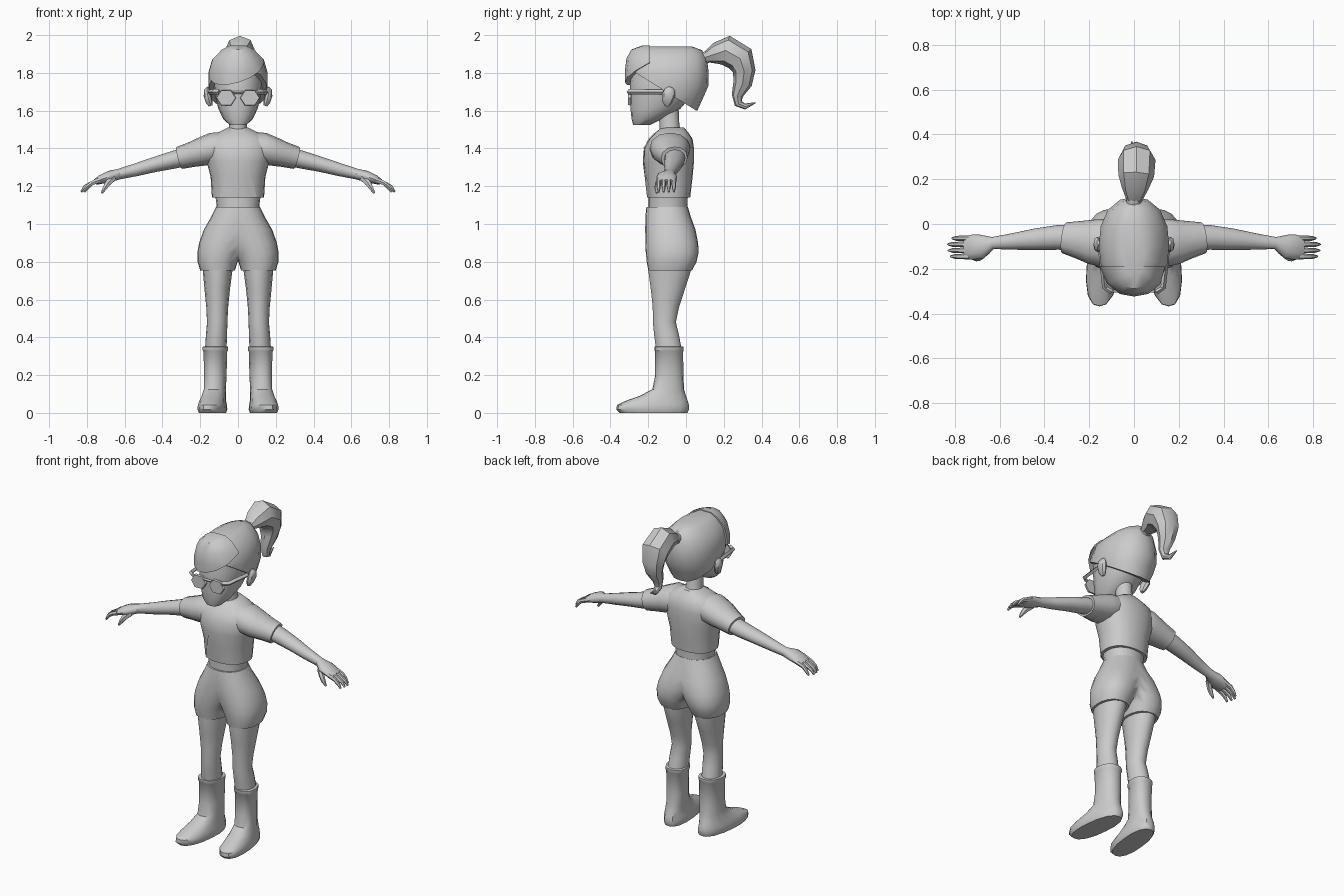
import bpy, bmesh
from math import sin, cos, tau
from mathutils import Vector as V


def finish(name, bm, mirror=False, angle=0.7):
    bmesh.ops.recalc_face_normals(bm, faces=bm.faces)
    me = bpy.data.meshes.new(name)
    bm.to_mesh(me)
    bm.free()
    ob = bpy.data.objects.new(name, me)
    bpy.context.collection.objects.link(ob)
    bpy.ops.object.select_all(action='DESELECT')
    ob.select_set(True)
    bpy.context.view_layer.objects.active = ob
    bpy.ops.object.shade_smooth_by_angle(angle=angle)
    if mirror:
        m = ob.modifiers.new("mirror", 'MIRROR')
        m.use_bisect_axis[0] = True
        m.use_clip = True
    return ob


def skin(rings):
    """Join equal-sized point rings into a capped mesh."""
    bm = bmesh.new()
    vs = [[bm.verts.new(p) for p in r] for r in rings]
    n = len(vs[0])
    for a, b in zip(vs, vs[1:]):
        for i in range(n):
            j = (i + 1) % n
            bm.faces.new((a[i], a[j], b[j], b[i]))
    bm.faces.new(vs[0])
    bm.faces.new(vs[-1])
    return bm


def outline(c, u, v, n, e):
    pts = []
    for i in range(n):
        x, y = cos(tau * i / n), sin(tau * i / n)
        k = (abs(x) ** e + abs(y) ** e) ** (-1 / e)
        pts.append(c + u * x * k + v * y * k)
    return pts


def stack(rows, n=16, e=2.3):
    """Horizontal rings; row = z, centre x, half width, front y, back y."""
    return skin([outline(V((cx, (f + b) / 2, z)), V((rx, 0, 0)), V((0, (b - f) / 2, 0)), n, e)
                 for z, cx, rx, f, b in rows])


def tube(rows, side, n=10, e=2.0):
    """Rings across a path; row = x, y, z, radius along side, other radius."""
    P = [V(r[:3]) for r in rows]
    rings = []
    for i, r in enumerate(rows):
        t = (P[min(i + 1, len(P) - 1)] - P[max(i - 1, 0)]).normalized()
        u = (V(side) - t * t.dot(V(side))).normalized()
        rings.append(outline(P[i], u * r[3], t.cross(u) * r[4], n, e))
    return skin(rings)


def cut(bm, co, no):
    """Keep the side the normal points to and close the hole."""
    g = bm.verts[:] + bm.edges[:] + bm.faces[:]
    r = bmesh.ops.bisect_plane(bm, geom=g, plane_co=co, plane_no=no, clear_inner=True)
    bmesh.ops.edgeloop_fill(bm, edges=[x for x in r['geom_cut'] if isinstance(x, bmesh.types.BMEdge)])


X, Y = (1, 0, 0), (0, 1, 0)

# Head and neck
finish("head", stack([(1.525, 0, .045, -.28, -.19), (1.555, 0, .078, -.288, -.13),
                      (1.61, 0, .104, -.294, -.03), (1.68, 0, .122, -.296, .03),
                      (1.75, 0, .132, -.296, .07), (1.84, 0, .12, -.28, .06)]))
finish("neck", stack([(1.46, 0, .06, -.14, -.01), (1.52, 0, .047, -.14, -.035), (1.64, 0, .047, -.15, -.04)], 12, 2))

# Hair cap, cut along the hairline, and the swept fringe over it
skull = [(1.6, 0, .12, -.26, .06), (1.67, 0, .148, -.3, .092), (1.73, 0, .157, -.308, .118),
         (1.8, 0, .157, -.31, .12), (1.87, 0, .137, -.302, .112), (1.92, 0, .088, -.275, .085),
         (1.94, 0, .05, -.22, .03)]
hair = stack(skull)
cut(hair, (0, -.25, 1.79), (0, .19, .305))
finish("hair_cap", hair)
fringe = stack([(z + .004, 0, w + .006, f - .014, b) for z, _, w, f, b in skull])
cut(fringe, (0, -.19, 0), (0, -1, 0))
cut(fringe, (0, -.32, 1.75), (-.3, -.5, 1))
finish("fringe", fringe)

# Ponytail and its tie
tail = [(0, .09, 1.878, .028, .02), (.005, .16, 1.902, .06, .058), (.01, .215, 1.918, .08, .08),
        (.012, .287, 1.875, .084, .078), (.01, .308, 1.81, .07, .06), (.008, .3, 1.745, .05, .05),
        (.004, .272, 1.68, .032, .03), (0, .277, 1.638, .022, .022), (-.004, .312, 1.622, .014, .016),
        (-.01, .368, 1.642, .003, .003)]
finish("ponytail", tube(tail, X, 8))
finish("hair_tie", tube([(0, .085, 1.876, .034, .034), (0, .115, 1.884, .034, .034)], X, 10))

# Ears and glasses
finish("ear", tube([(.145, -.1, 1.625, .01, .012), (.152, -.1, 1.645, .018, .026), (.162, -.092, 1.68, .02, .035),
                    (.164, -.085, 1.71, .016, .028), (.16, -.082, 1.724, .006, .012)], X, 8), True)
finish("lens", tube([(.063, -.292, 1.668, .053, .047), (.063, -.306, 1.668, .05, .044)], X, 6), True)
finish("glasses_arm", tube([(.1, -.304, 1.7, .012, .014), (.13, -.285, 1.7, .012, .014),
                            (.15, -.12, 1.698, .01, .014)], X, 4), True)
finish("glasses_bridge", tube([(-.03, -.303, 1.695, .007, .008), (.03, -.303, 1.695, .007, .008)], Y, 4))

# Jacket body, sleeves and the shirt showing in the open front
body = [(1.14, 0, .138, -.203, .022), (1.25, 0, .145, -.215, .035), (1.33, 0, .166, -.225, .042),
        (1.4, 0, .182, -.222, .042), (1.45, 0, .165, -.195, .035), (1.48, 0, .115, -.165, .015),
        (1.51, 0, .056, -.125, -.01)]
finish("jacket", stack(body, 20, 2.3))
finish("sleeve", tube([(.05, -.085, 1.415, .09, .07), (.13, -.085, 1.402, .108, .083),
                       (.19, -.08, 1.383, .1, .076), (.25, -.07, 1.366, .084, .066),
                       (.31, -.062, 1.35, .07, .06)], Y, 12, 2.2), True)
bm = bmesh.new()
rows = []
for (z, _, rx, f, b), w in zip(body, (.1, .07, .045, .042, .04, .038, .036)):
    front = lambda x: (f + b) / 2 - (b - f) / 2 * (1 - (x / rx) ** 2.3) ** (1 / 2.3) - .004
    rows.append([bm.verts.new((w * s, front(abs(w * s)), z)) for s in (-1, -.6, -.25, .25, .6, 1)])
for a, b in zip(rows, rows[1:]):
    for i in range(5):
        bm.faces.new((a[i], a[i + 1], b[i + 1], b[i]))
finish("shirt_front", bm)
finish("waist", stack([(1.05, 0, .115, -.2, .01), (1.1, 0, .113, -.198, .008), (1.16, 0, .122, -.198, .01)]))

# Shorts: one leg lofted up to the waist, mirrored into the other
finish("shorts", stack([(1.09, 0, .117, -.21, .01), (1.04, .01, .131, -.215, .025), (.97, .04, .141, -.216, .05),
                        (.9, .075, .131, -.215, .064), (.85, .095, .12, -.213, .067),
                        (.8, .108, .106, -.208, .056), (.755, .108, .092, -.2, .032)], 20, 2.3), True)

# Bare legs
finish("leg", stack([(.82, .11, .085, -.2, .03), (.75, .108, .078, -.202, .028), (.65, .11, .067, -.188, -.005),
                     (.56, .11, .058, -.178, -.035), (.48, .11, .054, -.177, -.052),
                     (.41, .114, .056, -.17, -.035), (.33, .118, .057, -.16, -.02)], 14, 2), True)

# Boots, with the toes turned slightly out
boot = stack([(0, .127, .068, -.35, .008), (.018, .127, .075, -.368, .016), (.042, .127, .073, -.366, .015),
              (.062, .127, .068, -.325, .01), (.09, .125, .062, -.245, 0), (.125, .122, .058, -.178, -.01),
              (.2, .12, .059, -.163, -.014), (.325, .12, .063, -.163, -.015), (.33, .12, .067, -.167, -.012),
              (.35, .12, .067, -.167, -.012), (.352, .12, .056, -.157, -.02)], 16, 2.4)
for v in boot.verts:
    v.co.x += .1 * (-.09 - v.co.y)
finish("boot", boot, True)

# Arm and palm, then fingers and thumb
finish("arm", tube([(.26, -.06, 1.36, .058, .05), (.34, -.06, 1.34, .055, .047), (.44, -.068, 1.315, .048, .04),
                    (.54, -.078, 1.287, .037, .034), (.63, -.085, 1.264, .027, .028),
                    (.68, -.1, 1.252, .054, .03), (.725, -.104, 1.236, .056, .024),
                    (.755, -.104, 1.222, .05, .016)], Y, 12), True)
for i, tip in enumerate((.812, .83, .828, .818)):
    y = -.064 - .027 * i
    finish("finger", tube([(.735, y, 1.232, .013, .015), (.775, y, 1.216, .012, .013),
                           (tip - .018, y, 1.196, .011, .011), (tip, y, 1.17, .005, .006)], Y, 6), True)
finish("thumb", tube([(.66, -.125, 1.245, .016, .02), (.69, -.15, 1.215, .015, .017),
                      (.705, -.155, 1.19, .012, .013), (.722, -.155, 1.163, .005, .006)], Y, 6), True)
